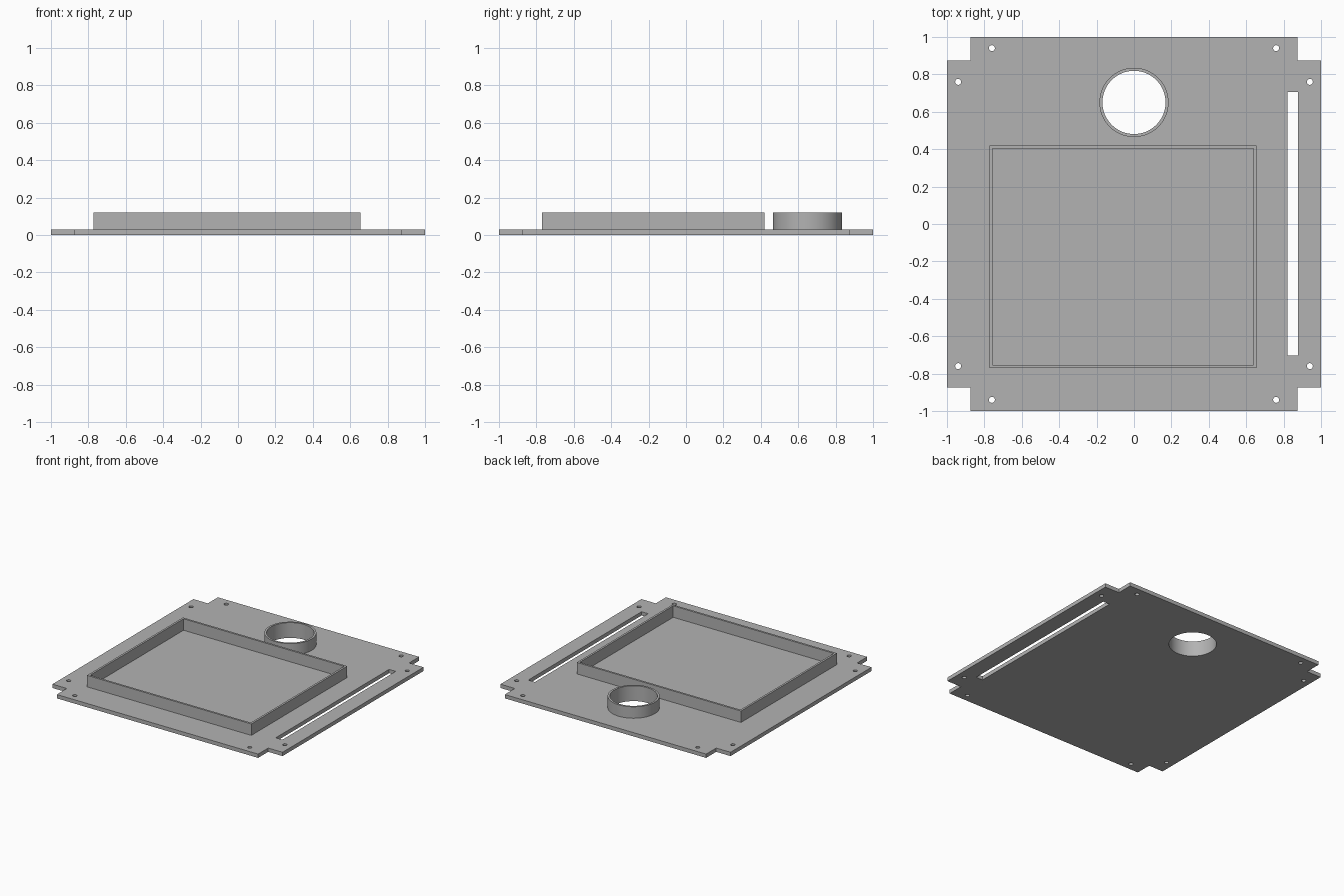
import bpy, bmesh
from math import cos, sin, tau, radians

cube = bpy.data.objects.get("Cube")
if cube:
    bpy.data.objects.remove(cube)

PLATE_TOP, RIM_TOP = 0.03, 0.12
WALL = 0.016

grey = bpy.data.materials.new("plain_grey")
grey.use_nodes = True
COLOUR = (0.45, 0.45, 0.45, 1)
grey.diffuse_color = COLOUR
grey.node_tree.nodes["Principled BSDF"].inputs["Base Color"].default_value = COLOUR


def circle(x, y, radius, sides):
    return [(x + radius * cos(tau * i / sides), y + radius * sin(tau * i / sides))
            for i in range(sides)]


def rectangle(x0, x1, y0, y1):
    return [(x0, y0), (x1, y0), (x1, y1), (x0, y1)]


def extruded(name, outlines, bottom, top):
    """Fill the first outline, leave the others open, and extrude upward."""
    curve = bpy.data.curves.new(name + "_profile", "CURVE")
    curve.dimensions, curve.fill_mode = "2D", "BOTH"
    curve.extrude = (top - bottom) / 2
    for points in outlines:
        spline = curve.splines.new("POLY")
        spline.points.add(len(points) - 1)
        for point, (x, y) in zip(spline.points, points):
            point.co = (x, y, 0, 1)
        spline.use_cyclic_u = True
    helper = bpy.data.objects.new(name + "_profile", curve)
    mesh = bpy.data.meshes.new_from_object(helper)
    bpy.data.objects.remove(helper)
    bpy.data.curves.remove(curve)

    # Weld caps to walls and stand the part at its height
    bm = bmesh.new()
    bm.from_mesh(mesh)
    bmesh.ops.remove_doubles(bm, verts=bm.verts, dist=0.0001)
    bmesh.ops.translate(bm, verts=bm.verts, vec=(0, 0, (top + bottom) / 2))
    bmesh.ops.recalc_face_normals(bm, faces=bm.faces)
    bm.to_mesh(mesh)
    bm.free()
    mesh.name = name
    mesh.materials.clear()
    mesh.materials.append(grey)
    part = bpy.data.objects.new(name, mesh)
    bpy.context.collection.objects.link(part)
    bpy.ops.object.select_all(action="DESELECT")
    part.select_set(True)
    bpy.context.view_layer.objects.active = part
    bpy.ops.object.shade_smooth_by_angle(angle=radians(30))
    return part


# Square plate outline with a notch at each corner
N = 0.875
corner = [(1, N), (N, N), (N, 1)]
outline = []
for turn in range(4):
    outline += corner
    corner = [(-y, x) for x, y in corner]

# Screw holes, long slot and round opening
holes = [circle(sx * x, sy * y, 0.016, 24)
         for x, y in ((0.76, 0.94), (0.94, 0.76))
         for sx in (-1, 1) for sy in (-1, 1)]
slot = rectangle(0.82, 0.878, -0.702, 0.705)
bore = circle(0, 0.65, 0.169, 64)
extruded("base_plate", [outline, slot, bore] + holes, 0, PLATE_TOP)

# Round collar continuing the opening upward
extruded("round_collar", [circle(0, 0.65, 0.169 + WALL, 64), bore], PLATE_TOP, RIM_TOP)

# Rectangular raised rim
x0, x1, y0, y1 = -0.773, 0.655, -0.77, 0.421
extruded("rectangular_rim",
         [rectangle(x0, x1, y0, y1),
          rectangle(x0 + WALL, x1 - WALL, y0 + WALL, y1 - WALL)], PLATE_TOP, RIM_TOP)
